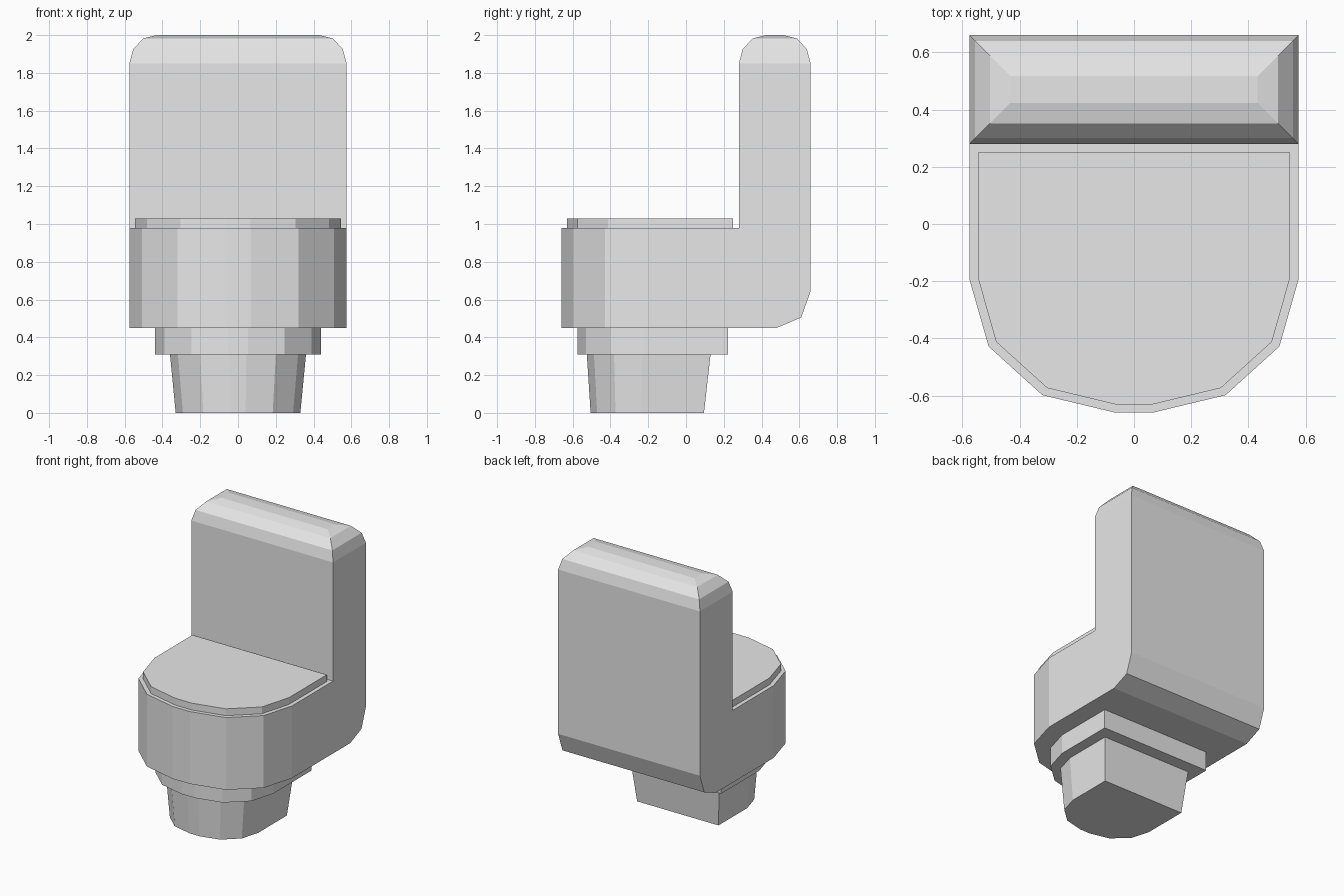
import bpy
import bmesh

cube = bpy.data.objects.get("Cube")
if cube:
    bpy.data.objects.remove(cube, do_unlink=True)

# One plain ceramic colour
ceramic = bpy.data.materials.new("ceramic_grey")
ceramic.use_nodes = True
colour = (0.8, 0.8, 0.8, 1)
ceramic.diffuse_color = colour
ceramic.node_tree.nodes["Principled BSDF"].inputs["Base Color"].default_value = colour

HALF = 0.575
# Right half of the rounded front: x, distance behind the front edge
ROUND = [(0.07, 0), (0.32, 0.06), (0.508, 0.23), (HALF, 0.465)]


def outline(half_width, front, backs):
    """Round-fronted plan, with straight sides through each y in backs."""
    s = half_width / HALF
    side = [(x * s, front + d * s) for x, d in ROUND]
    side += [(half_width, y) for y in backs]
    return side + [(-x, y) for x, y in reversed(side)]


def loft(bm, rings):
    """Join plan rings, given as (points, z), with quads."""
    rows = [[bm.verts.new((x, y, z)) for x, y in pts] for pts, z in rings]
    for a, b in zip(rows, rows[1:]):
        for i in range(len(a)):
            j = (i + 1) % len(a)
            bm.faces.new((a[i], a[j], b[j], b[i]))
    return rows


def finish(name, bm):
    bmesh.ops.remove_doubles(bm, verts=bm.verts, dist=0.0005)
    bmesh.ops.recalc_face_normals(bm, faces=bm.faces)
    mesh = bpy.data.meshes.new(name)
    bm.to_mesh(mesh)
    bm.free()
    mesh.materials.append(ceramic)
    obj = bpy.data.objects.new(name, mesh)
    bpy.context.collection.objects.link(obj)


def slab(name, rings):
    bm = bmesh.new()
    rows = loft(bm, rings)
    bm.faces.new(rows[0])
    bm.faces.new(rows[-1])
    finish(name, bm)


# Tapered foot, collar and closed lid
slab("foot", [(outline(0.33, -0.505, [0.095]), 0),
              (outline(0.36, -0.525, [0.13]), 0.31)])
slab("collar", [(outline(0.44, -0.575, [0.222]), 0.31),
                (outline(0.44, -0.575, [0.222]), 0.45)])
slab("lid", [(outline(0.545, -0.63, [0.25]), 0.98),
             (outline(0.545, -0.63, [0.25]), 1.03)])

# Bowl and tank as one shell, chamfered at the lower back edge
FRONT, BACK = 0.28, 0.66
bm = bmesh.new()
bowl = loft(bm, [(outline(HALF, -0.658, [FRONT, y]), z)
                 for y, z in [(0.48, 0.45), (0.61, 0.505), (BACK, 0.645), (BACK, 0.98)]])
bm.faces.new(bowl[0])
rim = bowl[-1]
bm.faces.new(rim[:5] + rim[-5:])

# Tank walls and faceted rounded top
tank = []
for inset, z in [(0, 0.98), (0, 1.85), (0.02, 1.925), (0.072, 1.982), (0.143, 2)]:
    x, y0, y1 = HALF - inset, FRONT + inset, BACK - inset
    tank.append(([(-x, y0), (x, y0), (x, y1), (-x, y1)], z))
bm.faces.new(loft(bm, tank)[-1])
finish("bowl_and_tank", bm)
